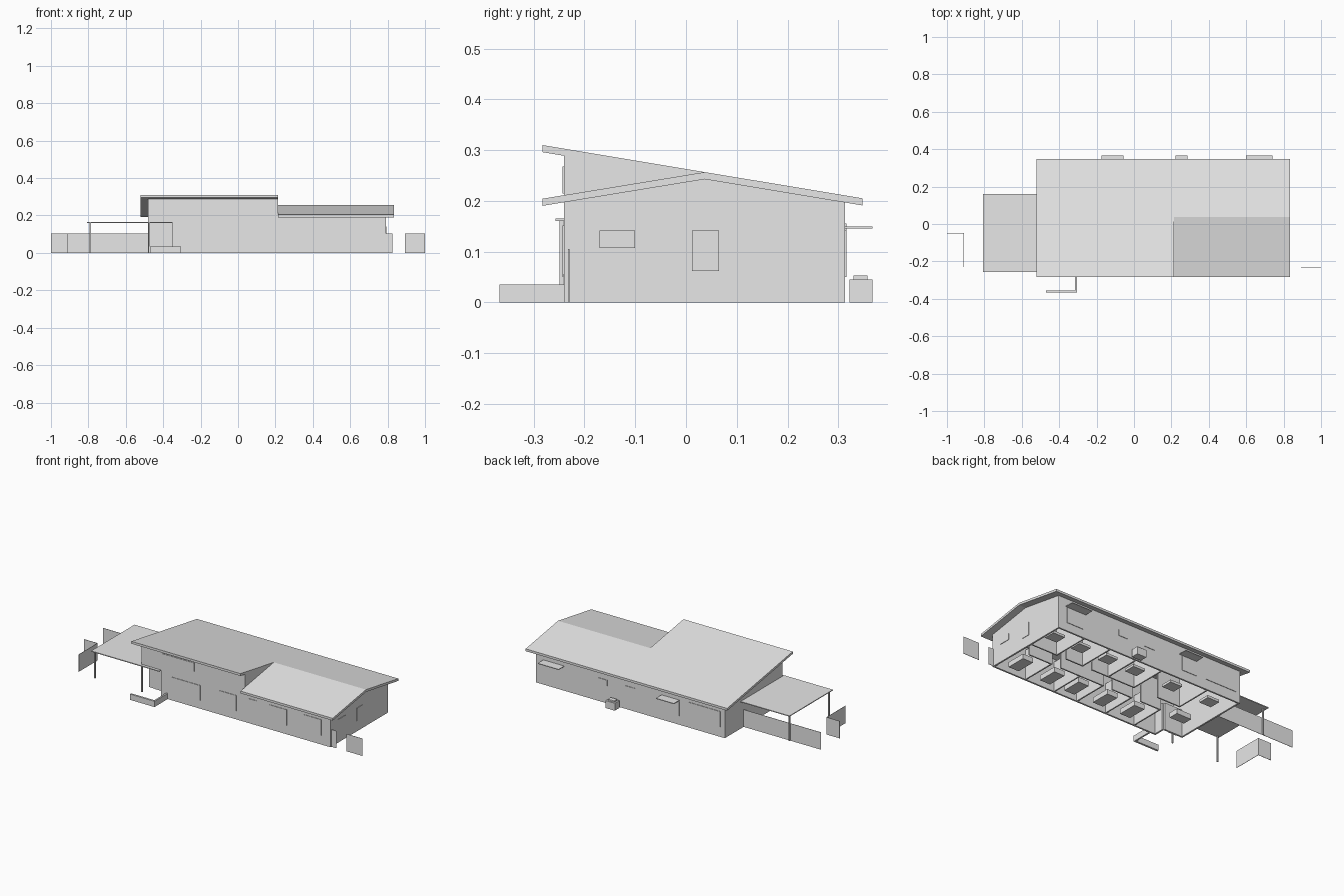
import bpy
import bmesh

if "Cube" in bpy.data.objects:
    bpy.data.objects.remove(bpy.data.objects["Cube"], do_unlink=True)

grey = bpy.data.materials.new("plain grey")
grey.use_nodes = True
grey.diffuse_color = (0.8, 0.8, 0.8, 1)
grey.node_tree.nodes["Principled BSDF"].inputs["Base Color"].default_value = (0.8, 0.8, 0.8, 1)


def prism(name, profile, x0, x1):
    """Extrude a (y, z) profile from x0 to x1."""
    bm = bmesh.new()
    face = bm.faces.new([bm.verts.new((x0, y, z)) for y, z in profile])
    ext = bmesh.ops.extrude_face_region(bm, geom=[face])
    moved = [v for v in ext["geom"] if isinstance(v, bmesh.types.BMVert)]
    bmesh.ops.translate(bm, verts=moved, vec=(x1 - x0, 0, 0))
    bmesh.ops.recalc_face_normals(bm, faces=bm.faces)
    mesh = bpy.data.meshes.new(name)
    bm.to_mesh(mesh)
    bm.free()
    mesh.materials.append(grey)
    obj = bpy.data.objects.new(name, mesh)
    bpy.context.collection.objects.link(obj)
    return obj


def box(name, x0, x1, y0, y1, z0, z1):
    return prism(name, [(y0, z0), (y1, z0), (y1, z1), (y0, z1)], x0, x1)


# Main dimensions
LEFT, RIGHT, FRONT, BACK = -0.48, 0.79, -0.24, 0.313
EAVE_F, EAVE_B, RIDGE, STEP = -0.283, 0.348, 0.037, 0.215
PORCH_X, PORCH_Y, PORCH_Z = -0.35, -0.17, 0.165
T = 0.01       # wall thickness
SLAB = 0.014   # roof thickness


def shed(y):
    return 0.31 - 0.1664 * (y - EAVE_F)


def low(y):
    return shed(RIDGE) - 0.164 * (RIDGE - y)


# Roofs: one long shed slope, with a gabled lower part on one side
def roof(name, top, x0, x1):
    prism(name, top + [(y, z - SLAB) for y, z in reversed(top)], x0, x1)


roof("shed_roof", [(EAVE_F, shed(EAVE_F)), (EAVE_B, shed(EAVE_B))], -0.52, STEP)
roof("gable_roof", [(EAVE_F, low(EAVE_F)), (RIDGE, shed(RIDGE)), (EAVE_B, shed(EAVE_B))],
     STEP, 0.835)

# Outer walls, tops tucked into the roof slab
tuck = 0.008
top_f, top_b, top_l = shed(FRONT) - tuck, shed(BACK) - tuck, low(FRONT) - tuck
box("back_wall", LEFT, RIGHT, BACK - T, BACK, 0, top_b)
box("front_wall_tall", PORCH_X, STEP, FRONT, FRONT + T, 0, top_f)
box("front_wall_over_porch", LEFT, PORCH_X, FRONT, FRONT + T, PORCH_Z, top_f)
box("front_wall_low", STEP, RIGHT, FRONT, FRONT + T, 0, top_l)
prism("gable_wall", [(FRONT, 0), (BACK, 0), (BACK, top_b),
                     (RIDGE, shed(RIDGE) - tuck), (FRONT, top_l)], RIGHT - T, RIGHT)
prism("carport_side_wall", [(PORCH_Y, 0), (BACK, 0), (BACK, top_b), (FRONT, top_f),
                            (FRONT, PORCH_Z), (PORCH_Y, PORCH_Z)], LEFT, LEFT + T)
prism("step_wall", [(FRONT, top_l), (RIDGE, shed(RIDGE) - tuck), (FRONT, top_f)],
      STEP - T, STEP)

# Recessed porch
box("porch_back_wall", LEFT, PORCH_X, PORCH_Y, PORCH_Y + T, 0, PORCH_Z)
box("porch_side_wall", PORCH_X, PORCH_X + T, FRONT, PORCH_Y, 0, PORCH_Z)
box("porch_soffit", LEFT, PORCH_X, -0.257, PORCH_Y, PORCH_Z - 0.005, PORCH_Z)
box("front_door", -0.44, -0.38, PORCH_Y - 0.003, PORCH_Y, 0, 0.13)

# Carport
box("carport_roof", -0.808, LEFT, -0.257, 0.16, PORCH_Z - 0.005, PORCH_Z)
for x, y in [(-0.79, -0.245), (-0.475, -0.245), (-0.79, 0.135)]:
    box("carport_post", x - 0.004, x + 0.004, y - 0.004, y + 0.004, 0, PORCH_Z - 0.003)

# Windows: thin plates set on the walls
D = 0.003
for x0, x1, z0, z1 in [(-0.275, -0.085, 0.05, 0.142), (0.043, 0.158, 0.052, 0.146),
                       (0.24, 0.293, 0.12, 0.15), (0.38, 0.496, 0.055, 0.15),
                       (0.61, 0.73, 0.055, 0.152), (-0.34, -0.125, 0.215, 0.268)]:
    box("front_window", x0, x1, FRONT - D, FRONT, z0, z1)
for x0, x1, z0, z1 in [(0.62, 0.73, 0.05, 0.142), (0.31, 0.37, 0.105, 0.142),
                       (0.12, 0.19, 0.105, 0.142), (-0.175, -0.075, 0.055, 0.142),
                       (-0.45, -0.24, 0.06, 0.155)]:
    box("back_window", x0, x1, BACK, BACK + D, z0, z1)
box("side_window", RIGHT, RIGHT + D, -0.17, -0.10, 0.107, 0.142)
box("side_tall_window", RIGHT, RIGHT + D, 0.012, 0.065, 0.062, 0.142)

# Back awnings and outdoor unit
for x0, x1 in [(-0.175, -0.055), (0.6, 0.74)]:
    box("awning", x0, x1, BACK, 0.367, 0.146, 0.15)
box("outdoor_unit", 0.222, 0.285, 0.322, 0.367, 0, 0.045)
box("outdoor_unit_cap", 0.232, 0.275, 0.33, 0.358, 0.045, 0.053)

# Low planter wall
box("planter_front", -0.47, -0.305, -0.367, -0.355, 0, 0.035)
box("planter_side", -0.315, -0.305, -0.355, FRONT, 0, 0.035)

# Garden fences
H, F = 0.105, 0.002
box("back_fence", -1, LEFT, 0.13, 0.13 + F, 0, H)
box("corner_fence", -1, -0.91, -0.05, -0.05 + F, 0, H)
box("corner_fence_return", -0.91 - F, -0.91, -0.23, -0.05, 0, H)
box("side_fence_stub", RIGHT, 0.825, -0.232, -0.23, 0, H)
box("side_fence", 0.893, 1, -0.232, -0.23, 0, H)

# Inner partitions
for x in [-0.2, 0.0, 0.2, 0.36, 0.56]:
    box("front_partition", x, x + 0.008, FRONT + T, -0.02, 0, 0.18)
for x in [-0.26, 0.06, 0.24, 0.42, 0.6]:
    box("back_partition", x, x + 0.008, 0.08, BACK - T, 0, 0.18)
for x0, x1 in [(-0.2, -0.06), (0.0, 0.14), (0.2, 0.5), (0.56, 0.72)]:
    box("hall_wall_front", x0, x1, -0.02, -0.012, 0, 0.18)
for x0, x1 in [(-0.26, -0.1), (0.06, 0.36), (0.42, 0.54), (0.6, 0.78)]:
    box("hall_wall_back", x0, x1, 0.072, 0.08, 0, 0.18)

# Simple furniture
for x in [-0.14, 0.05, 0.25, 0.42, 0.64]:
    box("bed", x, x + 0.07, -0.2, -0.08, 0.01, 0.04)
for x in [-0.42, -0.16, 0.1, 0.29, 0.48, 0.66]:
    box("table", x, x + 0.08, 0.14, 0.21, 0.03, 0.045)
box("sofa", -0.4, -0.3, -0.06, 0.0, 0.01, 0.04)
